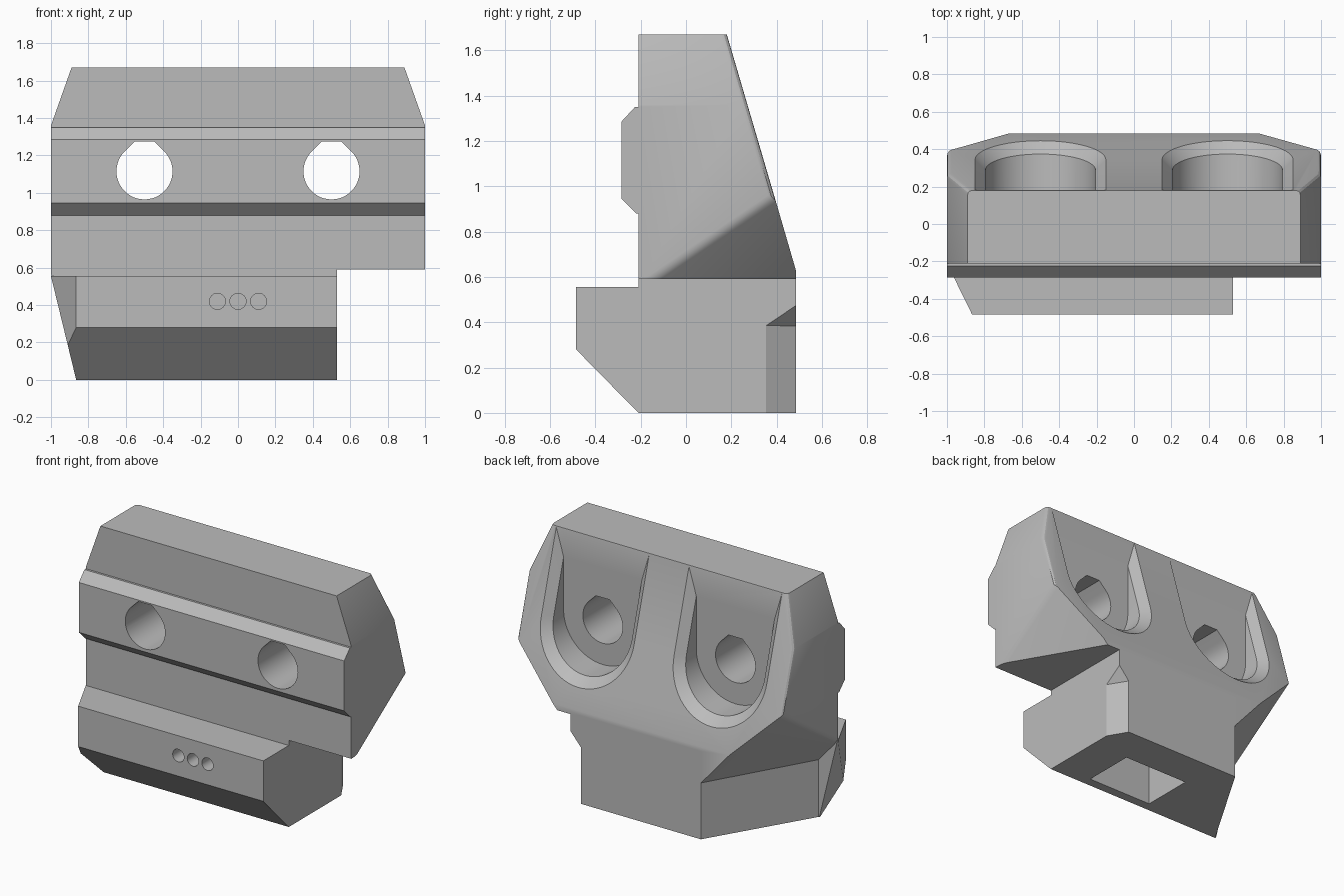
import bpy, bmesh
from math import sin, cos, radians
from mathutils import Vector

cube = bpy.data.objects.get("Cube")
if cube:
    bpy.data.objects.remove(cube, do_unlink=True)

grey = bpy.data.materials.new("plain grey")
grey.use_nodes = True
grey.diffuse_color = (0.5, 0.5, 0.5, 1)
grey.node_tree.nodes["Principled BSDF"].inputs["Base Color"].default_value = (0.5, 0.5, 0.5, 1)


def solid(name, points, cuts=(), bevel=None):
    """Convex solid from points, trimmed by (point, outward normal) planes."""
    bm = bmesh.new()
    for p in points:
        bm.verts.new(p)
    bmesh.ops.convex_hull(bm, input=bm.verts[:])
    for co, no in cuts:
        bmesh.ops.bisect_plane(bm, geom=bm.verts[:] + bm.edges[:] + bm.faces[:],
                               plane_co=co, plane_no=no, clear_outer=True)
        rim = [e for e in bm.edges if e.is_boundary]
        bmesh.ops.holes_fill(bm, edges=rim, sides=0)
    bmesh.ops.dissolve_limit(bm, angle_limit=radians(0.5), verts=bm.verts[:], edges=bm.edges[:])
    bmesh.ops.recalc_face_normals(bm, faces=bm.faces[:])
    if bevel:
        bm.normal_update()
        edges = [e for e in bm.edges if bevel(e)]
        bmesh.ops.bevel(bm, geom=edges, offset=0.025, segments=3, profile=0.5, affect='EDGES')
    mesh = bpy.data.meshes.new(name)
    bm.to_mesh(mesh)
    bm.free()
    mesh.materials.append(grey)
    obj = bpy.data.objects.new(name, mesh)
    bpy.context.collection.objects.link(obj)
    return obj


def box(x0, x1, y0, y1, z0, z1):
    return [(x, y, z) for x in (x0, x1) for y in (y0, y1) for z in (z0, z1)]


def along_y(profile, y0, y1):
    return [(x, y, z) for x, z in profile for y in (y0, y1)]


def combine(target, other, operation):
    mod = target.modifiers.new(other.name, 'BOOLEAN')
    mod.object, mod.operation, mod.solver = other, operation, 'EXACT'
    bpy.context.view_layer.objects.active = target
    bpy.ops.object.modifier_apply(modifier=mod.name)
    bpy.data.objects.remove(other, do_unlink=True)


FRONT, BACK, TOP = -0.21, 0.485, 1.67
SLOPE = 0.293


def back_y(z):
    return 0.18 + (TOP - z) * SLOPE


# Upper block: sloped back, clipped top ends, undercut lower rear corners
back_cut = ((0, 0.18, TOP), (0, 1, SLOPE))
cuts = [back_cut]
for s in (-1, 1):
    cuts += [((s, 0, 1.36), (s * 0.31, 0, 0.11)),
             ((s, 0.39, 0.95), (s * 1.15, 0.675, -1))]


def side_rear_edge(e):
    a, b = [f.normal for f in e.link_faces]
    return any(abs(p.x) > 0.9 and q.y > 0.3 for p, q in ((a, b), (b, a)))


body = solid("mount_body", box(-1, 1, FRONT, BACK, 0.05, TOP), cuts, side_rear_edge)

# Lower column with tapered plan
plan = [(-0.865, FRONT), (-0.452, BACK), (0.452, BACK), (0.865, FRONT)]
column = solid("column", [(x, y, z) for x, y in plan for z in (0, 0.6)])
combine(body, column, 'UNION')

# Front jaw with chamfered underside and clipped end
jaw_profile = [(-0.865, 0), (-0.865, 0.4), (-1, 0.555), (0.6, 0.555), (0.6, 0)]
jaw = solid("jaw", along_y(jaw_profile, -0.485, -0.2),
            [((0, FRONT, 0), (0, -0.28, -0.275)),
             ((-1, FRONT, 0), (-0.275, -0.135, 0))])
combine(body, jaw, 'UNION')

# Raised rail across the front
rail_profile = [(-0.2, 1.35), (-0.225, 1.35), (-0.285, 1.285),
                (-0.285, 0.945), (-0.22, 0.88), (-0.2, 0.88)]
rail = solid("rail", [(x, y, z) for y, z in rail_profile for x in (-1, 1)])
combine(body, rail, 'UNION')

# Open space under one overhanging end
combine(body, solid("end_gap", box(0.53, 1.3, -0.7, 0.7, -0.2, 0.59)), 'DIFFERENCE')

HOLE_Z = 1.115


def slot_outline(cx, r):
    """U shape, open through the top."""
    arc = [radians(180 + 180 * i / 32) for i in range(33)]
    pts = [(cx + r * cos(a), HOLE_Z + r * sin(a)) for a in arc]
    return pts + [(cx - r, 1.9), (cx + r, 1.9)]


for cx in (-0.5, 0.5):
    # Recess for the bolt head, then its sloped rim
    recess = solid("bolt_recess", along_y(slot_outline(cx, 0.295), 0.182, 0.8))
    combine(body, recess, 'DIFFERENCE')
    rim = [(x, back_y(z) + d, z) for r, d in ((0.295, -0.055), (0.37, 0.02))
           for x, z in slot_outline(cx, r)]
    rim_cut = solid("recess_rim", rim, [((0, 0.182, 0), (0, -1, 0))])
    combine(body, rim_cut, 'DIFFERENCE')
    # Bolt hole with flat-topped teardrop section
    arc = [radians(135 + 270 * i / 36) for i in range(37)]
    drop = [(cx + 0.15 * cos(a), HOLE_Z + 0.15 * sin(a)) for a in arc]
    drop += [(cx - 0.052, HOLE_Z + 0.16), (cx + 0.052, HOLE_Z + 0.16)]
    combine(body, solid("bolt_hole", along_y(drop, -0.5, 0.5)), 'DIFFERENCE')

# Pocket in the base and three small holes leading into it
combine(body, solid("base_pocket", box(-0.25, 0.25, -0.145, 0.222, -0.2, 0.5)), 'DIFFERENCE')
for x in (-0.11, 0, 0.11):
    ring = [radians(15 * i) for i in range(24)]
    circle = [(x + 0.043 * cos(a), 0.42 + 0.043 * sin(a)) for a in ring]
    combine(body, solid("small_hole", along_y(circle, -0.7, -0.05)), 'DIFFERENCE')

# Smooth the bores, keep the edges crisp
bpy.ops.object.select_all(action='DESELECT')
body.select_set(True)
bpy.context.view_layer.objects.active = body
bpy.ops.object.shade_smooth_by_angle(angle=radians(25))
